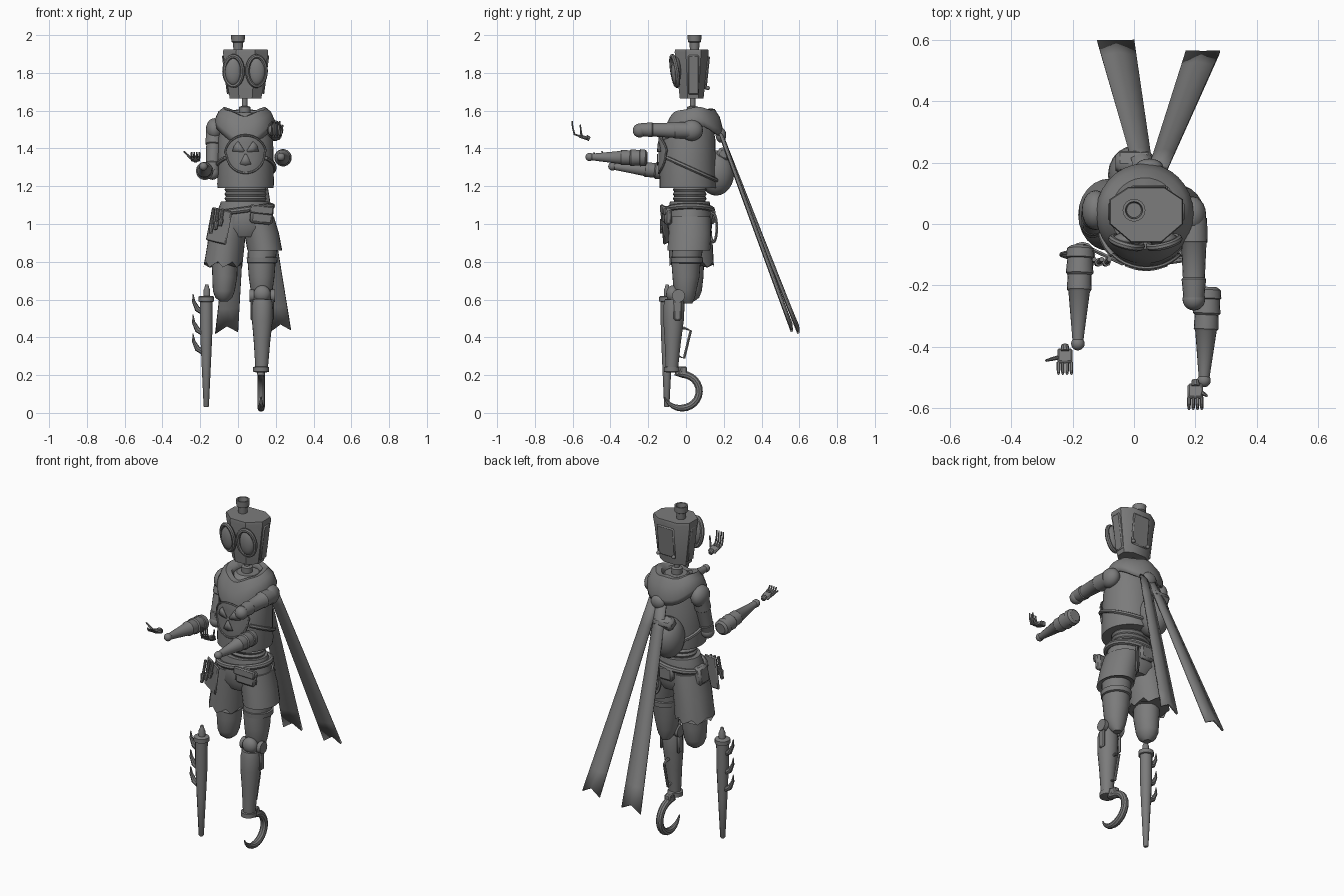
import bpy, bmesh
from math import sin, cos, pi, radians, sqrt
from mathutils import Vector, Matrix, Euler

cube = bpy.data.objects.get("Cube")
if cube:
    bpy.data.objects.remove(cube)

grey = bpy.data.materials.new("dark_grey")
grey.use_nodes = True
colour = (0.2, 0.2, 0.2, 1)
grey.diffuse_color = colour
grey.node_tree.nodes["Principled BSDF"].inputs["Base Color"].default_value = colour
made = []


def finish(bm, name, thick=0, bevel=0):
    bmesh.ops.remove_doubles(bm, verts=bm.verts, dist=0.0001)
    bmesh.ops.recalc_face_normals(bm, faces=bm.faces)
    mesh = bpy.data.meshes.new(name)
    bm.to_mesh(mesh)
    bm.free()
    mesh.materials.append(grey)
    obj = bpy.data.objects.new(name, mesh)
    bpy.context.collection.objects.link(obj)
    made.append(obj)
    if thick:
        mod = obj.modifiers.new("thickness", 'SOLIDIFY')
        mod.thickness, mod.offset = thick, 0
    if bevel:
        obj.modifiers.new("bevel", 'BEVEL').width = bevel
    return obj


def skin(name, rings, caps=True, closed=True, **kw):
    """Bridge equal rings of points into one surface."""
    bm = bmesh.new()
    rows = [[bm.verts.new(p) for p in ring] for ring in rings]
    n = len(rows[0])
    for a, b in zip(rows, rows[1:]):
        for i in range(n if closed else n - 1):
            j = (i + 1) % n
            bm.faces.new((a[i], a[j], b[j], b[i]))
    if caps:
        bm.faces.new(rows[0])
        bm.faces.new(rows[-1])
    return finish(bm, name, **kw)


def loft(name, rings, sides=24, ragged=0, **kw):
    """Stack of horizontal ellipses: x, y, z, rx, ry."""
    rows = [[(x + rx * cos(2 * pi * i / sides), y + ry * sin(2 * pi * i / sides), z)
             for i in range(sides)] for x, y, z, rx, ry in rings]
    if ragged:
        rows[-1] = [(x, y, z + ragged * (i % 3)) for i, (x, y, z) in enumerate(rows[-1])]
    return skin(name, rows, **kw)


def tube(name, path, radii, sides=14, loop=False):
    """Round section swept along a path."""
    pts = [Vector(p) for p in path]
    if not isinstance(radii, (list, tuple)):
        radii = [radii] * len(pts)
    last = len(pts) - 1
    rings, quat, old = [], None, None
    for i, p in enumerate(pts):
        before = pts[last - 1] if loop and i == 0 else pts[max(i - 1, 0)]
        after = pts[1] if loop and i == last else pts[min(i + 1, last)]
        t = (after - before).normalized()
        quat = t.to_track_quat('Z', 'Y') if quat is None else old.rotation_difference(t) @ quat
        old = t
        rings.append([p + quat @ Vector((cos(2 * pi * k / sides), sin(2 * pi * k / sides), 0)) * radii[i]
                      for k in range(sides)])
    return skin(name, rings, caps=not loop)


def along(name, a, b, profile, sides=18):
    """Turned part between two points: (fraction, radius) pairs."""
    a, b = Vector(a), Vector(b)
    # Near-equal fractions keep steps crisp
    return tube(name, [a.lerp(b, f) for f, r in profile], [r for f, r in profile], sides)


def ball(name, loc, size):
    bm = bmesh.new()
    size = size if isinstance(size, tuple) else (size,) * 3
    bmesh.ops.create_uvsphere(bm, u_segments=20, v_segments=12, radius=1,
                              matrix=Matrix.LocRotScale(Vector(loc), None, Vector(size)))
    return finish(bm, name)


def box(name, loc, size, turn=(0, 0, 0), bevel=0.006):
    bm = bmesh.new()
    rot = Euler([radians(v) for v in turn])
    bmesh.ops.create_cube(bm, size=1, matrix=Matrix.LocRotScale(Vector(loc), rot, Vector(size)))
    return finish(bm, name, bevel=bevel)


def circle(n, start=0, end=360):
    return [radians(start + (end - start) * i / n) for i in range(n + 1)]


# Head: chamfered tapering box with a chimney
def head_ring(s, y, z, grow=0):
    plan = [(-.05, -.09), (.05, -.09), (.12, -.03), (.12, .05), (.06, .09), (-.06, .09), (-.12, .05), (-.12, -.03)]
    return [(.04 + px * s, y + py * s, z) for px, py in plan]


skin("head", [head_ring(.7, .03, 1.665), head_ring(.73, .03, 1.69), head_ring(1, .03, 1.91), head_ring(.97, .03, 1.925)])
loft("chimney", [(0, .045, z, r, r) for z, r in ((1.92, .024), (1.96, .027), (1.965, .035), (2, .037), (2, .028), (1.97, .024))])
box("head_hatch", (.05, .112, 1.8), (.11, .012, .18), (-6, 0, 0))
for x in (0, .1):
    ball("hatch_hinge", (x, .115, 1.72), .011)
for side in (-1, 1):
    x = .037 + side * .061
    turn = side * .012
    rim = [(x + .048 * cos(a), -.06 + turn * cos(a) - .012 * sin(a), 1.81 + .078 * sin(a)) for a in circle(28)]
    tube("goggle_rim", rim, .012, 8, True)
    ball("goggle_lens", (x, -.052, 1.81), (.046, .026, .075))
    box("head_side_plate", (.04 + side * .106, .04, 1.79), (.012, .06, .21), (0, side * 7.5, 0))
along("neck", (.035, .035, 1.58), (.035, .035, 1.68), [(0, .03), (.4, .03), (.45, .015), (1, .015)])

# Torso
loft("torso", [(.04, y, z, rx, ry) for y, z, rx, ry in
               ((.01, 1.19, .148, .15), (.01, 1.21, .15, .15), (.01, 1.32, .148, .148),
                (.015, 1.45, .146, .14), (.025, 1.54, .125, .115), (.035, 1.59, .06, .06))], 32)
loft("waist", [(.04, .02, 1.11 + .012 * i, .112 - .008 * (i % 2), .09 - .008 * (i % 2)) for i in range(9)])


def wrap(name, outline, lift):
    """Thin patch laid on the chest, from an x, z outline about its centre."""
    rings = []
    for k in range(1, 6):
        rings.append([(.04 + x * k / 5, .01 - sqrt((.148 + lift) ** 2 - (x * k / 5) ** 2), 1.37 + z * k / 5)
                      for x, z in outline])
    return skin(name, [[Vector(p) for p in r] for r in rings], thick=.008)


badge = [(.1 * cos(a) * (1.08 if sin(a) > 0 else 1), .1 * sin(a)) for a in circle(31)]
wrap("chest_badge", badge, .004)
tube("badge_rim", [(.04 + x, .01 - sqrt(.154 ** 2 - x * x), 1.37 + z) for x, z in badge], .006, 6, True)
for turn in (30, 150, 270):
    blade = [radians(turn + d) for d in (-26, 0, 26)]
    pts = [(r * cos(a), r * sin(a)) for a, r in zip(blade, (.07, .07, .07))]
    rows = [[(.04 + x * s, .01 - sqrt(.161 ** 2 - (x * s) ** 2), 1.38 + z * s) for x, z in pts] for s in (.15, .6, 1)]
    skin("badge_blade", rows, caps=False, closed=False, thick=.004)
tube("body_strap", [(.04 + .154 * cos(a), .01 + .156 * sin(a), 1.3 - .07 * sin(a)) for a in circle(24, -45, 225)], .011, 6)

# Draped scarf around the neck, with two long tails
def scarf_ring(r, z, front, back):
    return [(.035 + r * cos(a), .035 + r * 1.03 * sin(a) - .01 * front,
             z - front * max(0, -sin(a)) ** 2 - back * max(0, sin(a)) ** 2 + .005 * sin(a * 5)) for a in circle(31)]


skin("scarf", [scarf_ring(*v) for v in ((.065, 1.57, .03, 0), (.085, 1.6, .03, 0), (.11, 1.61, .04, .01), (.135, 1.59, .07, .03),
                                        (.153, 1.55, .1, .06), (.15, 1.52, .11, .06))], caps=False, thick=.012)
ball("scarf_knot", (.05, .185, 1.47), (.045, .028, .04))


def tail(name, top, end, rows=8):
    """Ribbon from (x1, x2, y, z) to (x1, x2, y, z) with a forked end."""
    out = []
    for i in range(rows + 1):
        f = i / rows
        x1, x2, y, z = [a + (b - a) * f for a, b in zip(top, end)]
        fork = .04 if i == rows else 0
        out.append([(x1, y, z), ((x1 + x2) / 2, y + .012 - fork / 3, z + fork), (x2, y, z + .01)])
    skin(name, out, caps=False, closed=False, thick=.012)


tail("scarf_tail_right", (0, .06, .18, 1.47), (-.12, 0, .595, .42))
tail("scarf_tail_left", (.05, .11, .18, 1.47), (.17, .28, .56, .43))
ball("back_bag", (0, .16, 1.27), (.085, .095, .12))
box("bag_flap", (0, .2, 1.37), (.12, .07, .06), (-30, 0, 0), .015)

# Belt, shorts and hanging gear
loft("hips", [(.035, .02, z, rx, ry) for z, rx, ry in ((1.12, .125, .105), (1.05, .15, .115), (.98, .155, .118), (.93, .1, .09))])
tube("belt", [(.03 + .15 * cos(a), .02 + .118 * sin(a), 1.075 + .02 * cos(a)) for a in circle(28)], .016, 8, True)
loft("shorts_leg_left", [(.1, .02, 1.04, .09, .11), (.125, .02, .95, .092, .113), (.142, .015, .86, .092, .113), (.142, .015, .87, .08, .09)])
loft("shorts_leg_right", [(-.03, .02, 1.04, .095, .11), (-.06, .025, .92, .098, .115), (-.08, .03, .77, .102, .118)], ragged=.015)
box("belt_pouch", (.125, -.1, 1.045), (.12, .04, .09), (0, 6, 8), .012)
box("pouch_flap", (.125, -.12, 1.075), (.125, .02, .045), (0, 6, 8))
box("hip_patch", (-.1, -.1, .99), (.12, .012, .18), (0, 12, -25))
box("side_pouch", (-.12, .03, 1.03), (.05, .09, .1), (0, 8, 0), .012)
for i in range(3):
    x = -.13 + .025 * i
    along("hanging_tool", (x, -.115, 1.08), (x - .015, -.13, .95 + .02 * i), [(0, .008), (.6, .008), (.62, .014), (1, .009)], 8)
tube("hip_loop", [(.1 + .02 * cos(a), .145 + .018 * cos(a), .98 + .075 * sin(a)) for a in circle(20)], .008, 6, True)
box("back_pouch", (.03, .135, 1.04), (.09, .04, .08), bevel=.012)

# Legs: right stump, left thigh with knee joint
loft("right_stump", [(x, .02, z, r, r * 1.1) for x, z, r in
                     ((-.07, .84, .07), (-.07, .72, .066), (-.075, .645, .058), (-.075, .61, .045), (-.075, .59, .02))])
loft("left_thigh", [(x, y, z, r, r * 1.05) for x, y, z, r in
                    ((.13, .01, .88, .078), (.125, 0, .8, .074), (.125, 0, .72, .068), (.125, -.005, .65, .058), (.125, 0, .61, .045), (.125, .01, .58, .022))])
loft("thigh_band", [(.128, .005, z, r, r * 1.05) for z, r in ((.825, .074), (.822, .082), (.795, .08), (.792, .073))])
for side in (-1, 1):
    x = .128 + side * .055
    along("knee_disc", (x - .012, -.04, .62), (x + .012, -.04, .62), [(0, .034), (1, .034)])
    box("knee_brace", (x, -.045, .56), (.015, .04, .14))
ball("knee_cap", (.128, -.07, .63), (.045, .035, .045))
ball("knee_ball", (.128, -.05, .61), .045)

# Left shin with back bracket and hook foot
along("left_shin", (.13, -.062, .6), (.125, -.075, .235), [(0, .05), (.08, .056), (.3, .055), (.6, .044), (1, .033)])
along("ankle_collar", (.122, -.075, .245), (.122, -.075, .215), [(0, .034), (.1, .042), (.9, .042), (1, .03)])
tube("calf_bracket", [(.125, y, z) for y, z in ((-.05, .44), (-.01, .45), (.025, .435), (-.01, .29), (-.05, .305))], .008, 6)
box("hook_mount", (.122, -.025, .22), (.035, .06, .05), (0, 0, 0))
hook = [(.122, -.025 + .095 * cos(a), .115 + .09 * sin(a)) for a in circle(18, 100, -160)]
tube("hook_foot", [(.122, -.025, .24)] + hook, [.022, .022] + [.02] * 12 + [.019, .017, .014, .011, .007, .003], 10)

# Right peg leg with thorns
along("peg_leg", (-.168, -.1, .62), (-.168, -.102, .03),
      [(0, .032), (.01, .042), (.05, .042), (.055, .034), (.3, .033), (.6, .025), (.99, .014), (1, .01)], 12)
along("peg_pin", (-.165, -.1, .6), (-.165, -.1, .68), [(0, .018), (.6, .018), (.8, .012), (1, .008)])
for z in (.54, .43, .33):
    tube("peg_thorn", [(-.18, -.1, z - .01), (-.215, -.1, z + .01), (-.235, -.1, z + .05), (-.238, -.1, z + .09)], [.016, .015, .009, .002], 8)

# Arms
limb = [(0, .03), (.03, .043), (.12, .046), (.13, .041), (.28, .045), (.3, .039), (.45, .04), (.47, .035), (.9, .02), (1, .017)]
ball("left_shoulder", (.19, .03, 1.495), (.045, .06, .055))
along("left_upper_arm", (.195, .02, 1.495), (.195, -.24, 1.5), [(0, .043), (.3, .045), (.32, .041), (.75, .036), (.77, .04), (1, .034)])
ball("left_elbow", (.195, -.245, 1.495), .037)
along("left_forearm", (.24, -.205, 1.35), (.228, -.51, 1.355), limb)
ball("left_wrist", (.228, -.51, 1.355), .022)
ball("right_shoulder", (-.125, .045, 1.5), (.045, .065, .06))
along("right_upper_arm", (-.125, .045, 1.5), (-.135, -.01, 1.28), [(0, .043), (.35, .045), (.37, .04), (.8, .036), (.82, .039), (1, .034)])
ball("right_elbow", (-.135, -.01, 1.27), .036)
along("right_forearm", (-.175, -.07, 1.275), (-.183, -.39, 1.305), limb)
ball("right_wrist", (-.183, -.39, 1.305), .022)


def hand(side, x, y, z, curl):
    """Palm with four fingers and an outstretched thumb."""
    box(side + "_palm", (x, y - .025, z), (.05, .05, .018), (-18, 0, 0))
    along(side + "_hand_socket", (x, y + .01, z - .01), (x, y - .01, z), [(0, .012), (1, .015)], 10)
    for i in range(4):
        fx = x - .021 + .014 * i
        tube(side + "_finger", [(fx, y - .045, z + .006), (fx, y - .07, z + .015),
                                (fx, y - .08, z + .015 + curl / 2), (fx, y - .083, z + .015 + curl)], [.006, .006, .005, .004], 6)
    s = 1 if x > 0 else -1
    out = .05 - curl / 2
    tube(side + "_thumb", [(x + s * .022, y - .03, z), (x + s * (.022 + out / 2), y - .035, z + .02),
                           (x + s * (.022 + out), y - .04, z + .03 + curl / 2)], [.007, .006, .004], 6)


hand("left", .2, -.52, 1.46, .07)
hand("right", -.225, -.405, 1.345, .02)

# Smooth shading with crisp edges
bpy.ops.object.select_all(action='DESELECT')
for obj in made:
    obj.select_set(True)
bpy.context.view_layer.objects.active = made[0]
bpy.ops.object.shade_smooth_by_angle(angle=radians(35))
